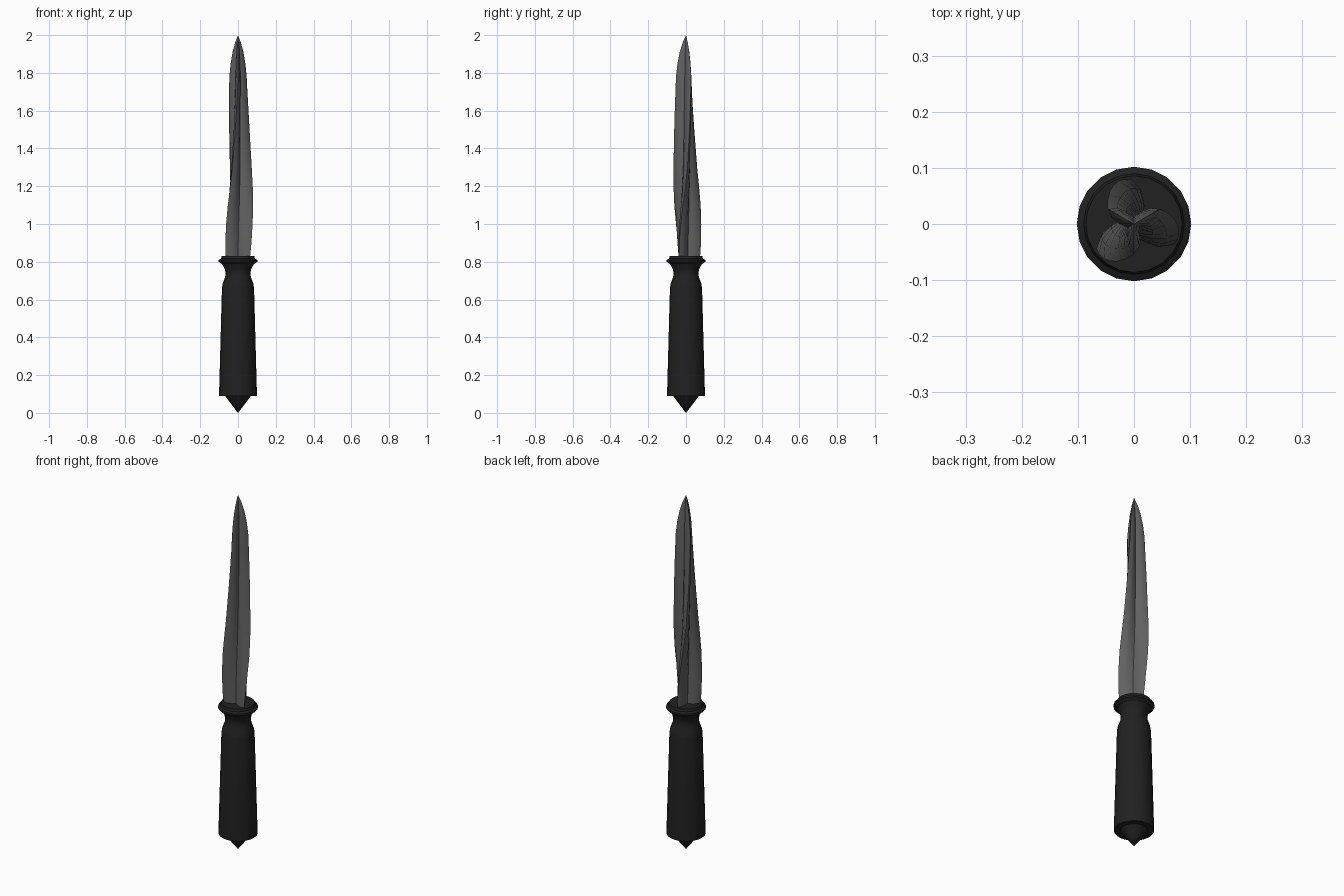
import bpy, bmesh, math

if "Cube" in bpy.data.objects:
    bpy.data.objects.remove(bpy.data.objects["Cube"], do_unlink=True)


def make_material(name, value):
    mat = bpy.data.materials.new(name)
    mat.use_nodes = True
    colour = (value, value, value, 1)
    mat.diffuse_color = colour
    mat.node_tree.nodes["Principled BSDF"].inputs["Base Color"].default_value = colour
    return mat


def loft(name, rings, mat, angle):
    """Skin a stack of closed rings; a ring of one point closes to a tip."""
    bm = bmesh.new()
    loops = [[bm.verts.new(p) for p in ring] for ring in rings]
    for low, high in zip(loops, loops[1:]):
        n = max(len(low), len(high))
        for i in range(n):
            j = (i + 1) % n
            if len(low) == 1:
                bm.faces.new((low[0], high[j], high[i]))
            elif len(high) == 1:
                bm.faces.new((low[i], low[j], high[0]))
            else:
                bm.faces.new((low[i], low[j], high[j], high[i]))
    for end in (loops[0], loops[-1]):
        if len(end) > 1:
            bm.faces.new(end)
    bmesh.ops.recalc_face_normals(bm, faces=bm.faces)
    mesh = bpy.data.meshes.new(name)
    bm.to_mesh(mesh)
    bm.free()
    mesh.materials.append(mat)
    obj = bpy.data.objects.new(name, mesh)
    bpy.context.collection.objects.link(obj)
    bpy.ops.object.select_all(action="DESELECT")
    obj.select_set(True)
    bpy.context.view_layer.objects.active = obj
    bpy.ops.object.shade_smooth_by_angle(angle=math.radians(angle))
    return obj


def lathe(name, profile, mat, sides=20):
    rings = []
    for r, z in profile:
        if r == 0:
            rings.append([(0, 0, z)])
        else:
            turns = [math.tau * i / sides for i in range(sides)]
            rings.append([(r * math.cos(t), r * math.sin(t), z) for t in turns])
    return loft(name, rings, mat, 35)


steel = make_material("dark steel", 0.12)
black = make_material("black grip", 0.015)

# Grip, waist and flared guard
lathe("grip", [(0.1, 0.09), (0.1, 0.11), (0.085, 0.66), (0.081, 0.685),
               (0.068, 0.72), (0.066, 0.74), (0.071, 0.765), (0.086, 0.79)], black)
lathe("guard", [(0.086, 0.788), (0.102, 0.8), (0.102, 0.81),
                (0.09, 0.817), (0.086, 0.83)], black)

# Pointed pommel
lathe("pommel", [(0, 0), (0.035, 0.045), (0.07, 0.092)], black)

# Three-lobed blade section: angle from the edge, share of the edge radius
half_lobe = [(0, 1), (14, 0.77), (29, 0.5), (60, 0.25)]
lobe = [(-a, r) for a, r in half_lobe[2:0:-1]] + half_lobe

# Height, edge radius and twist along the blade
stations = [(0.82, 0.074, -31), (0.9, 0.08, -27), (1.0, 0.082, -20), (1.1, 0.082, -11),
            (1.2, 0.078, -2), (1.3, 0.073, 6), (1.4, 0.068, 11), (1.5, 0.064, 17),
            (1.6, 0.06, 22), (1.7, 0.056, 27), (1.78, 0.053, 30), (1.85, 0.045, 30),
            (1.91, 0.033, 30), (1.96, 0.018, 30)]
rings = []
for z, radius, twist in stations:
    ring = []
    for k in range(3):
        for a, share in lobe:
            t = math.radians(twist + 120 * k + a)
            ring.append((radius * share * math.cos(t), radius * share * math.sin(t), z))
    rings.append(ring)
rings.append([(0, 0, 2)])
loft("twisted_blade", rings, steel, 30)
